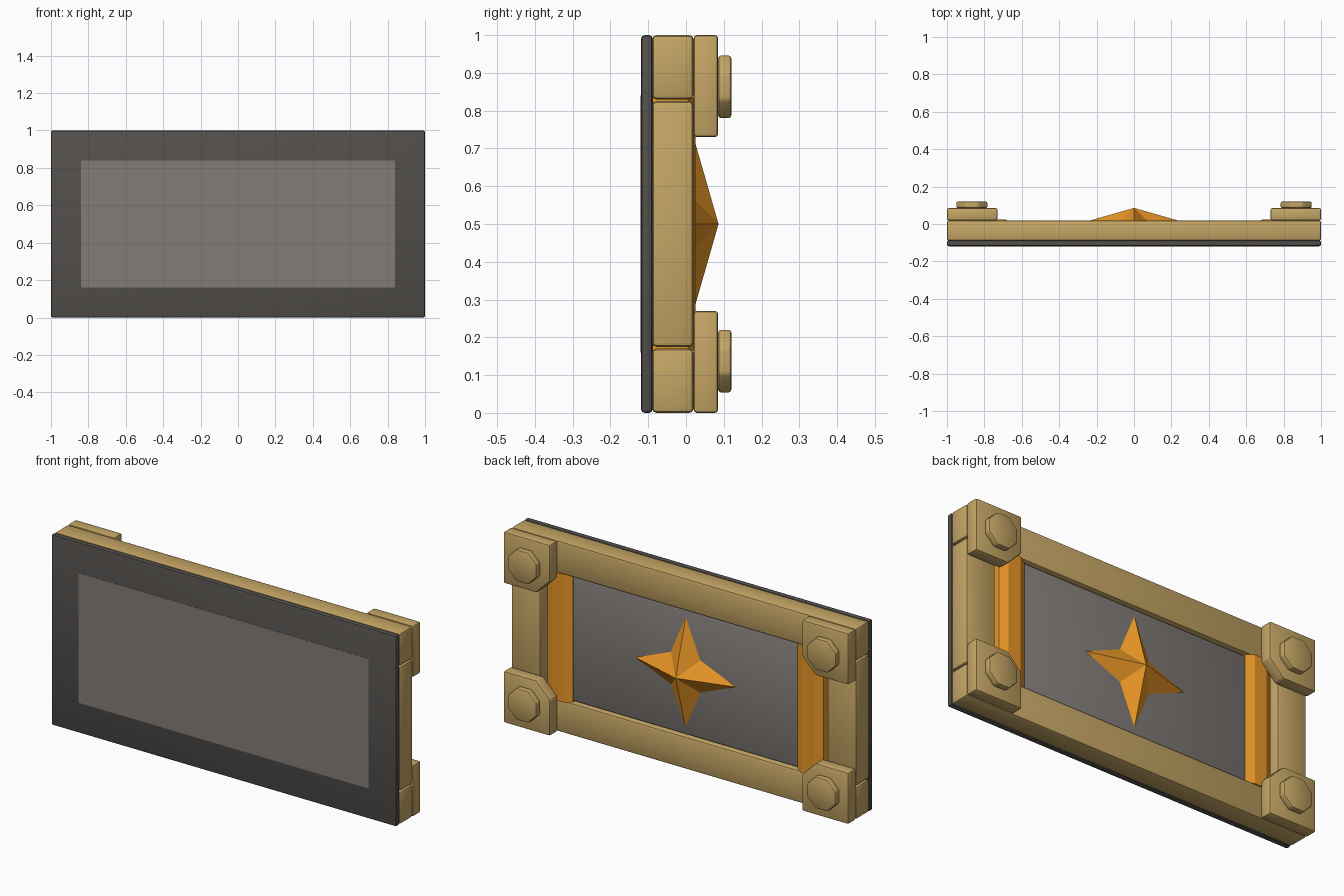
import bpy, bmesh, math
from mathutils import Vector

if "Cube" in bpy.data.objects:
    bpy.data.objects.remove(bpy.data.objects["Cube"])


def material(name, rgb):
    m = bpy.data.materials.new(name)
    m.diffuse_color = (*rgb, 1)
    m.use_nodes = True
    m.node_tree.nodes["Principled BSDF"].inputs["Base Color"].default_value = m.diffuse_color
    return m


TAN = material("tan", (0.56, 0.38, 0.13))
ORANGE = material("orange", (0.82, 0.31, 0.02))
STONE = material("stone", (0.22, 0.20, 0.19))
DARK = material("dark_stone", (0.085, 0.078, 0.072))


def finish(name, bm, mat, smooth=False):
    bmesh.ops.recalc_face_normals(bm, faces=bm.faces)
    me = bpy.data.meshes.new(name)
    bm.to_mesh(me)
    bm.free()
    me.materials.append(mat)
    if smooth:
        me.polygons.foreach_set("use_smooth", [True] * len(me.polygons))
        me.set_sharp_from_angle(angle=math.radians(35))
    ob = bpy.data.objects.new(name, me)
    bpy.context.collection.objects.link(ob)
    return ob


def prism(name, outline, y0, y1, mat, bevel=0.0, segments=2):
    """Extrude an x/z outline from y0 to y1 and round its edges."""
    bm = bmesh.new()
    face = bm.faces.new([bm.verts.new((x, y0, z)) for x, z in outline])
    ext = bmesh.ops.extrude_face_region(bm, geom=[face])
    verts = [g for g in ext["geom"] if isinstance(g, bmesh.types.BMVert)]
    bmesh.ops.translate(bm, verts=verts, vec=(0, y1 - y0, 0))
    if bevel:
        bmesh.ops.bevel(bm, geom=bm.edges[:], offset=bevel, segments=segments,
                        profile=0.5, affect='EDGES')
    return finish(name, bm, mat, bevel > 0)


def rect(x0, x1, z0, z1):
    return [(x0, z0), (x1, z0), (x1, z1), (x0, z1)]


# Front slab and the grey panel showing on both faces
prism("front_slab", rect(-1, 1, 0, 1), -0.119, -0.088, DARK, 0.01)
prism("front_panel", rect(-0.84, 0.84, 0.16, 0.84), -0.12, -0.09, STONE)
prism("back_panel", rect(-0.68, 0.68, 0.172, 0.828), -0.09, 0.003, STONE, 0.012)

# Frame beams
for label, z in (("bottom", 0), ("top", 0.83)):
    prism(label + "_beam", rect(-1, 1, z, z + 0.17), -0.09, 0.02, TAN, 0.012)

for side, s in (("left", -1), ("right", 1)):
    x0, x1 = sorted((s * 0.83, s))
    prism(side + "_beam", rect(x0, x1, 0.175, 0.825), -0.09, 0.02, TAN, 0.012)

    # Orange trim bar with sloped sides
    bm = bmesh.new()
    profile = [(0.65, -0.09), (0.65, 0.005), (0.69, 0.025), (0.76, 0.025),
               (0.80, 0.005), (0.80, -0.09)]
    face = bm.faces.new([bm.verts.new((s * x, y, 0.165)) for x, y in profile])
    ext = bmesh.ops.extrude_face_region(bm, geom=[face])
    verts = [g for g in ext["geom"] if isinstance(g, bmesh.types.BMVert)]
    bmesh.ops.translate(bm, verts=verts, vec=(0, 0, 0.67))
    finish(side + "_trim_bar", bm, ORANGE)

    # Corner blocks with a cut inner corner, each with an octagonal bolt
    for level, t in (("bottom", -1), ("top", 1)):
        outline = [(1, 0.5), (1, 0.23), (0.81, 0.23), (0.73, 0.31), (0.73, 0.5)]
        prism(f"{level}_{side}_corner_block",
              [(s * x, 0.5 + t * z) for x, z in outline], 0.02, 0.085, TAN, 0.009)
        r = 0.083 / math.cos(math.pi / 8)
        angles = [math.pi / 8 + i * math.pi / 4 for i in range(8)]
        prism(f"{level}_{side}_bolt",
              [(s * 0.867 + r * math.cos(a), 0.5 + t * 0.363 + r * math.sin(a))
               for a in angles], 0.085, 0.12, TAN, 0.008)

# Faceted four-pointed star
bm = bmesh.new()
ring = []
for i in range(8):
    a = i * math.pi / 4
    r = 0.29 if i % 2 == 0 else 0.12
    ring.append(bm.verts.new((r * math.cos(a), 0.003, 0.5 + r * math.sin(a))))
apex = bm.verts.new(Vector((0, 0.086, 0.5)))
for i in range(8):
    bm.faces.new((ring[i], ring[(i + 1) % 8], apex))
bm.faces.new(ring)
finish("star", bm, ORANGE)
